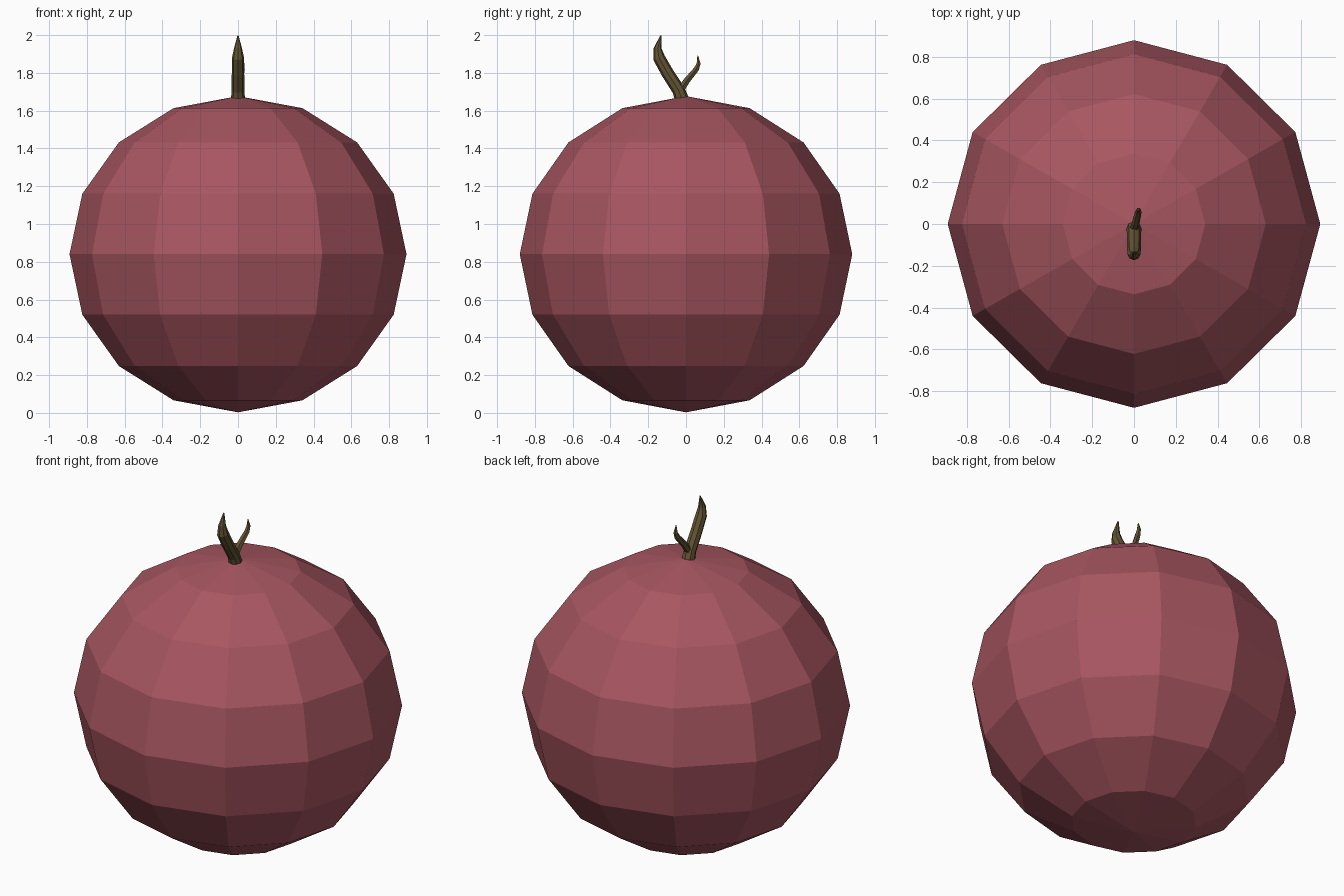
import bpy, bmesh, math
from mathutils import Vector

if "Cube" in bpy.data.objects:
    bpy.data.objects.remove(bpy.data.objects["Cube"])


def material(name, rgb):
    m = bpy.data.materials.new(name)
    m.diffuse_color = (*rgb, 1)
    m.use_nodes = True
    m.node_tree.nodes["Principled BSDF"].inputs["Base Color"].default_value = m.diffuse_color
    return m


def add_object(name, bm, mat):
    bmesh.ops.recalc_face_normals(bm, faces=bm.faces[:])
    me = bpy.data.meshes.new(name)
    bm.to_mesh(me)
    bm.free()
    me.materials.append(mat)
    ob = bpy.data.objects.new(name, me)
    bpy.context.collection.objects.link(ob)
    return ob


def tapered_tube(name, path, mat, sides=8):
    """Tube through (x, y, z, radius) points; rings lie across the path."""
    bm = bmesh.new()
    pts = [Vector(p[:3]) for p in path]
    rings = []
    for i, p in enumerate(pts):
        d = (pts[min(i + 1, len(pts) - 1)] - pts[max(i - 1, 0)]).normalized()
        u = Vector((1, 0, 0))
        v = d.cross(u).normalized()
        u = v.cross(d)
        ring = []
        for k in range(sides):
            a = 2 * math.pi * k / sides
            ring.append(bm.verts.new(p + path[i][3] * (math.cos(a) * u + math.sin(a) * v)))
        rings.append(ring)
    for a, b in zip(rings, rings[1:]):
        for k in range(sides):
            n = (k + 1) % sides
            bm.faces.new((a[k], a[n], b[n], b[k]))
    bm.faces.new(rings[0])
    bm.faces.new(rings[-1])
    return add_object(name, bm, mat)


red = material("dusty red skin", (0.39, 0.093, 0.118))
brown = material("olive brown stem", (0.125, 0.09, 0.034))

# Fruit: faceted sphere, slightly flattened
bm = bmesh.new()
bmesh.ops.create_uvsphere(bm, u_segments=12, v_segments=8, radius=1)
bmesh.ops.scale(bm, vec=(0.892, 0.88, 0.837), verts=bm.verts[:])
bmesh.ops.translate(bm, vec=(0, 0, 0.84), verts=bm.verts[:])
add_object("fruit_body", bm, red)

# Main stem, leaning to the front and hooking back at the tip
tapered_tube("main_stem", [
    (0, -0.022, 1.66, 0.037), (0, -0.04, 1.71, 0.034), (0, -0.098, 1.80, 0.033),
    (0, -0.143, 1.88, 0.032), (0, -0.150, 1.93, 0.021), (0, -0.133, 1.998, 0.003)], brown)

# Side twig, leaning to the back
tapered_tube("side_twig", [
    (0.0, -0.035, 1.70, 0.022), (0.008, 0.005, 1.76, 0.019), (0.02, 0.055, 1.82, 0.016),
    (0.022, 0.067, 1.85, 0.012), (0.022, 0.062, 1.892, 0.002)], brown, 6)
